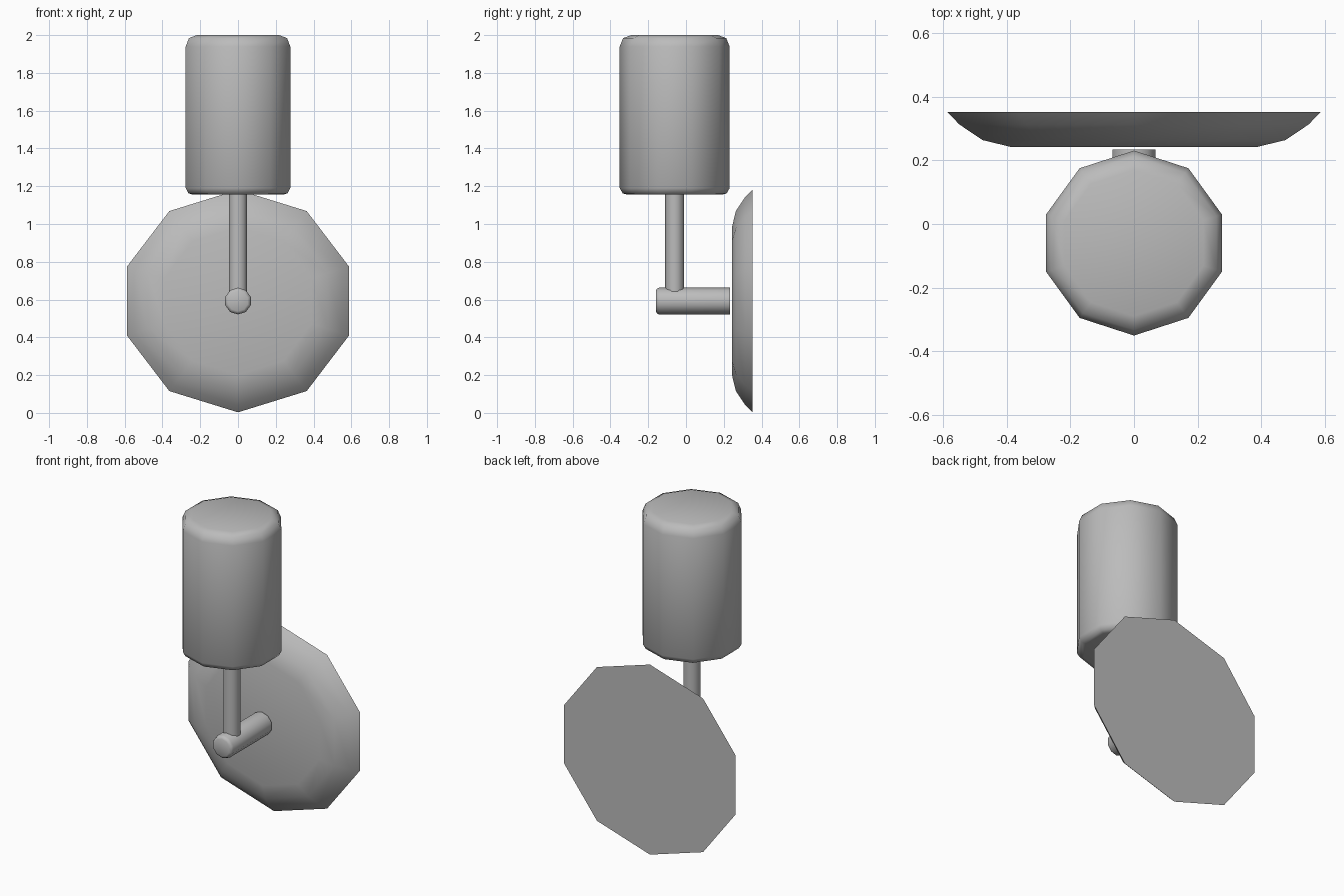
import bpy, bmesh, math
from mathutils import Matrix

SIDES = 10

cube = bpy.data.objects.get("Cube")
if cube:
    bpy.data.objects.remove(cube, do_unlink=True)

grey = bpy.data.materials.new("satin_grey")
grey.use_nodes = True
colour = (0.5, 0.5, 0.5, 1)
grey.diffuse_color = colour
grey.node_tree.nodes["Principled BSDF"].inputs["Base Color"].default_value = colour


def turned(name, profile, matrix):
    """Ten-sided turned solid from (radius, height) pairs along local z."""
    bm = bmesh.new()
    rings = []
    for r, h in profile:
        angles = [math.pi / 2 + math.tau * i / SIDES for i in range(SIDES)]
        rings.append([bm.verts.new((r * math.cos(a), r * math.sin(a), h)) for a in angles])
    for low, high in zip(rings, rings[1:]):
        for i in range(SIDES):
            j = (i + 1) % SIDES
            bm.faces.new((low[i], low[j], high[j], high[i]))
    bm.faces.new(rings[0])
    bm.faces.new(rings[-1])
    bm.transform(matrix)
    bmesh.ops.recalc_face_normals(bm, faces=bm.faces)
    mesh = bpy.data.meshes.new(name)
    bm.to_mesh(mesh)
    bm.free()
    mesh.materials.append(grey)
    obj = bpy.data.objects.new(name, mesh)
    bpy.context.collection.objects.link(obj)
    bpy.ops.object.select_all(action="DESELECT")
    obj.select_set(True)
    bpy.context.view_layer.objects.active = obj
    bpy.ops.object.shade_smooth_by_angle(angle=math.radians(50))
    return obj


upright = Matrix.Translation((0, -0.06, 0))
# local z points towards the front, local y points up
forward = Matrix.Translation((0, 0, 0.592)) @ Matrix.Rotation(math.pi / 2, 4, "X")

# Shade with softened rims
turned("shade", [(0.25, 1.155), (0.275, 1.162), (0.291, 1.19),
                 (0.291, 1.94), (0.273, 1.984), (0.23, 2.0)], upright)

# Stem holding the shade
turned("stem", [(0.05, 0.6), (0.05, 1.17)], upright)

# Arm reaching out from the wall
turned("arm", [(0.071, -0.234), (0.071, 0.142), (0.065, 0.154), (0.054, 0.16)], forward)

# Slightly wide, domed wall plate
turned("wall_plate", [(0.589, -0.353), (0.55, -0.313), (0.477, -0.264), (0.39, -0.243)],
       forward @ Matrix.Diagonal((1.05, 1, 1, 1)))
